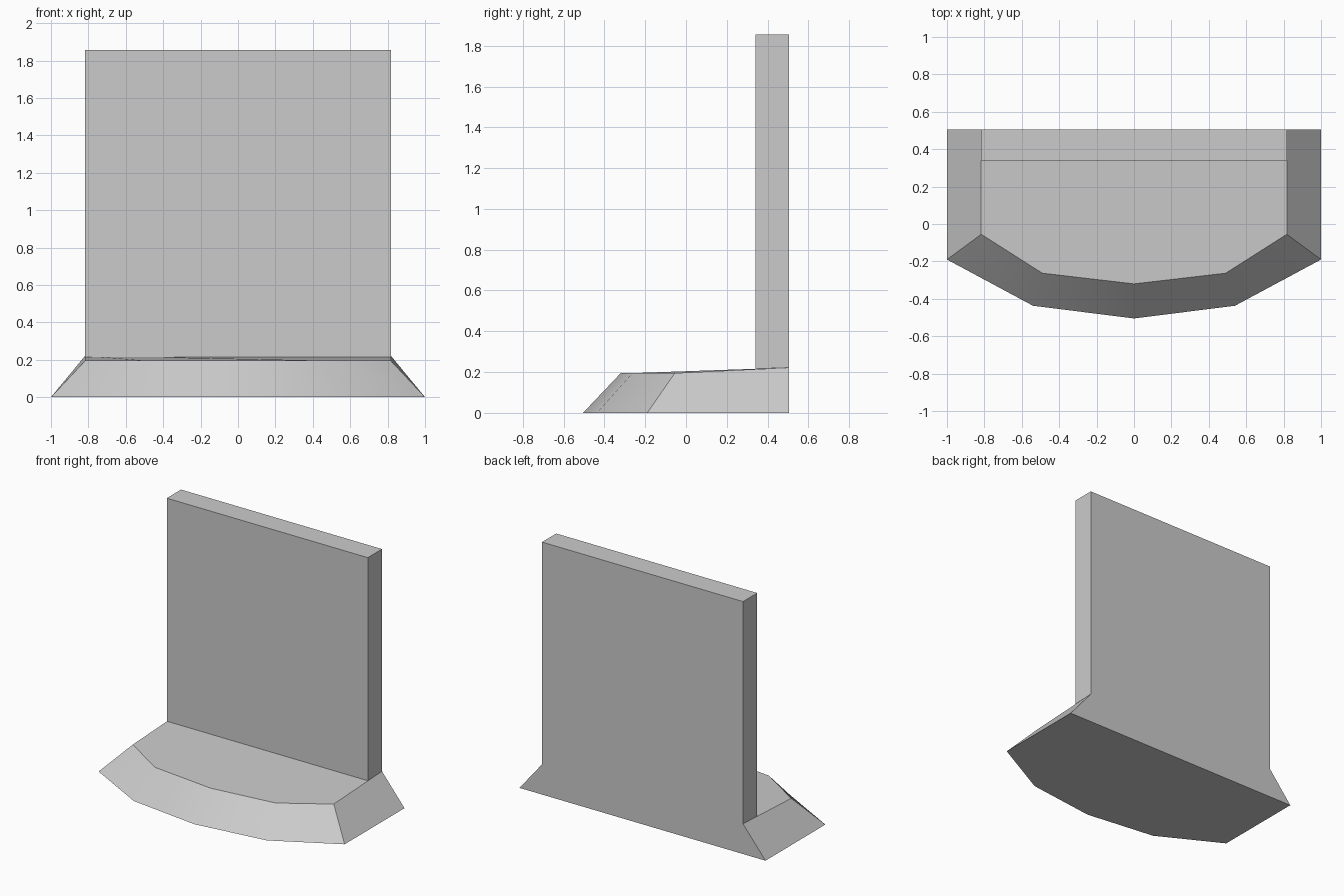
import bpy, bmesh, math

cube = bpy.data.objects.get("Cube")
if cube:
    bpy.data.objects.remove(cube, do_unlink=True)

GREY = (0.6, 0.6, 0.6, 1)
grey = bpy.data.materials.new("light_grey")
grey.use_nodes = True
grey.diffuse_color = GREY
grey.node_tree.nodes["Principled BSDF"].inputs["Base Color"].default_value = GREY

BACK_Y, PANEL_Y = 0.505, 0.34
HALF_WIDTH, TOP_Z = 0.817, 1.855
DECK_FRONT_Z, DECK_BACK_Z = 0.195, 0.222


def mirrored(half):
    """Complete an outline that runs from the back left to the centre front."""
    return half + [(-x, y, z) for x, y, z in reversed(half) if x > 0]


def loft(name, lower, upper):
    """Close two matching loops into a solid."""
    bm = bmesh.new()
    a = [bm.verts.new(p) for p in lower]
    b = [bm.verts.new(p) for p in upper]
    bm.faces.new(a)
    bm.faces.new(b)
    for i in range(len(a)):
        j = (i + 1) % len(a)
        bm.faces.new((a[i], a[j], b[j], b[i]))
    bmesh.ops.recalc_face_normals(bm, faces=bm.faces)
    mesh = bpy.data.meshes.new(name)
    bm.to_mesh(mesh)
    bm.free()
    mesh.materials.append(grey)
    obj = bpy.data.objects.new(name, mesh)
    bpy.context.collection.objects.link(obj)
    bpy.ops.object.select_all(action="DESELECT")
    obj.select_set(True)
    bpy.context.view_layer.objects.active = obj
    bpy.ops.object.shade_smooth_by_angle(angle=math.radians(30))
    return obj


# Base with a bowed front and sloping sides
foot = mirrored([(1, BACK_Y, 0), (1, -0.19, 0), (0.54, -0.437, 0), (0, -0.505, 0)])
deck = mirrored([(HALF_WIDTH, BACK_Y, DECK_BACK_Z),
                 (HALF_WIDTH, -0.055, DECK_FRONT_Z),
                 (0.49, -0.263, DECK_FRONT_Z),
                 (0, -0.32, DECK_FRONT_Z)])
loft("base", foot, deck)

# Upright panel, its foot following the slope of the deck
front_z = DECK_BACK_Z - 0.006


def panel_loop(z_back, z_front):
    return mirrored([(HALF_WIDTH, BACK_Y, z_back), (HALF_WIDTH, PANEL_Y, z_front)])


loft("upright_panel", panel_loop(DECK_BACK_Z, front_z), panel_loop(TOP_Z, TOP_Z))
